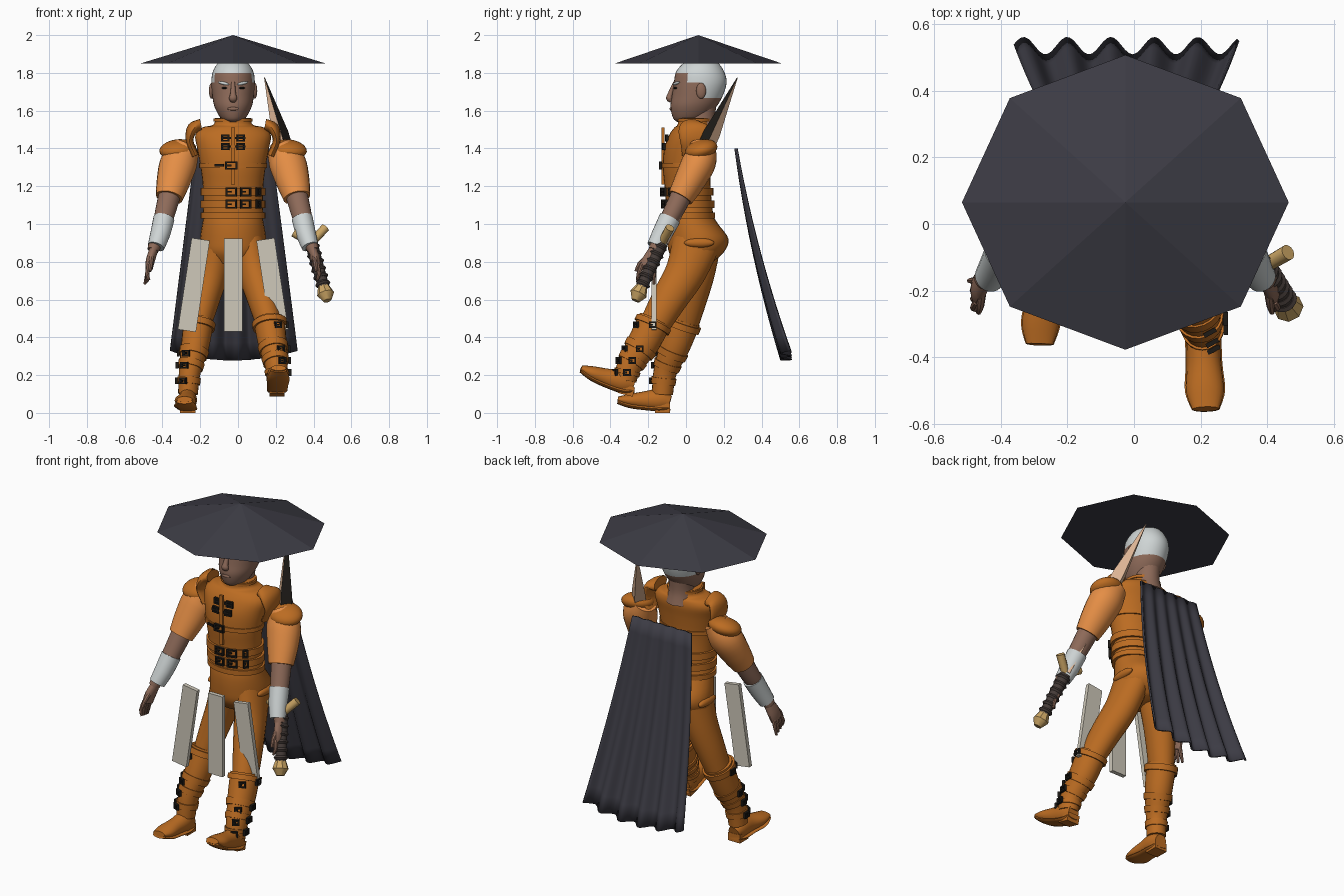
import bpy, bmesh
from math import sin, cos, pi, sqrt, atan2, radians
from mathutils import Vector, Matrix

if "Cube" in bpy.data.objects:
    bpy.data.objects.remove(bpy.data.objects["Cube"])

CX = -0.026  # body centre line


def material(name, r, g, b):
    m = bpy.data.materials.new(name)
    m.use_nodes = True
    m.diffuse_color = (r, g, b, 1)
    m.node_tree.nodes["Principled BSDF"].inputs["Base Color"].default_value = (r, g, b, 1)
    return m


leather = material("tan leather", .50, .15, .016)
cloth = material("orange cloth", .78, .27, .06)
skin = material("skin", .27, .145, .10)
white = material("pale grey", .62, .66, .66)
cream = material("cream", .62, .58, .49)
dark = material("charcoal", .045, .044, .058)
black = material("black metal", .012, .010, .008)
gold = material("brass", .60, .38, .13)
brown = material("dark grip", .06, .045, .04)
bone = material("pale wood", .72, .46, .30)
smooth_parts = []


def add(name, bm, mats, rule=None, smooth=True):
    bmesh.ops.recalc_face_normals(bm, faces=bm.faces)
    me = bpy.data.meshes.new(name)
    mats = mats if isinstance(mats, list) else [mats]
    for m in mats:
        me.materials.append(m)
    if rule:
        for f in bm.faces:
            f.material_index = rule(f)
    bm.to_mesh(me)
    bm.free()
    ob = bpy.data.objects.new(name, me)
    bpy.context.collection.objects.link(ob)
    if smooth:
        smooth_parts.append(ob)
    return ob


def spline(pts, k=4):
    """Catmull-Rom resampling of (x, y, z, rx, ry) rings."""
    P, n = [Vector(p) for p in pts], len(pts)
    out = []
    for i in range(n - 1):
        a, b, c, d = P[max(i - 1, 0)], P[i], P[i + 1], P[min(i + 2, n - 1)]
        for j in range(k):
            t = j / k
            out.append(b + (c - a) * (t / 2) + (a * 2 - b * 5 + c * 4 - d) * (t * t / 2)
                       + (b * 3 - a - c * 3 + d) * (t ** 3 / 2))
    return out + [P[-1]]


def loft(name, pts, mats, sides=20, k=4, level=False, rule=None):
    """Elliptical rings swept along a path."""
    P, bm, rings = spline(pts, k), bmesh.new(), []
    for i, p in enumerate(P):
        t = Vector((0, 0, 1))
        if not level:
            t = Vector((P[min(i + 1, len(P) - 1)] - P[max(i - 1, 0)])[:3]).normalized()
        u = Vector((1, 0, 0))
        u = (u - t * u.dot(t)).normalized()
        v = t.cross(u)
        angs = [2 * pi * s / sides for s in range(sides)]
        rings.append([bm.verts.new(Vector(p[:3]) + u * p[3] * cos(a) + v * p[4] * sin(a)) for a in angs])
    for a, b in zip(rings, rings[1:]):
        for s in range(sides):
            bm.faces.new((a[s], a[s - 1], b[s - 1], b[s]))
    bm.faces.new(rings[0])
    bm.faces.new(rings[-1])
    bm.normal_update()
    return add(name, bm, mats, rule)


def body(rows):
    """Rows of height, front, back, half width."""
    return [(CX, (f + b) / 2, z, rx, (b - f) / 2) for z, f, b, rx in rows]


def ball(name, loc, size, mat, rot=Matrix()):
    bm = bmesh.new()
    bmesh.ops.create_uvsphere(bm, u_segments=24, v_segments=14, radius=1,
                              matrix=Matrix.Translation(loc) @ rot @ Matrix.Diagonal((*size, 1)))
    return add(name, bm, mat)


def boxes(name, mat, frame, items):
    """Boxes (centre, size) placed in one local frame."""
    bm = bmesh.new()
    for loc, size in items:
        bmesh.ops.create_cube(bm, size=1, matrix=frame @ Matrix.Translation(loc) @ Matrix.Diagonal((*size, 1)))
    return add(name, bm, mat, smooth=False)


def buckle(name, frame, w, h):
    t = .009
    boxes(name, black, frame, [((s * w / 2, 0, 0), (t, .014, h + t)) for s in (-1, 1)]
          + [((0, 0, s * h / 2), (w, .014, t)) for s in (-1, 1)] + [((-w / 4, 0, 0), (w / 2, .014, t))])


def surface(rings, z, x, out=.006):
    """Frame lying on the front of a lofted body."""
    s = min(rings, key=lambda p: abs(p[2] - z))
    q = (x - s[0]) / s[3]
    c = sqrt(max(0.02, 1 - q * q))
    yaw = atan2(q / s[3], c / s[4])
    return Matrix.Translation((x + out * sin(yaw), s[1] - s[4] * c - out * cos(yaw), z)) @ Matrix.Rotation(yaw, 4, 'Z')


# Hat: shallow eight-sided cone
bm = bmesh.new()
bmesh.ops.create_cone(bm, cap_ends=True, segments=8, radius1=1, radius2=0, depth=.15,
                      matrix=Matrix.Translation((CX, .065, 1.925)) @ Matrix.Diagonal((.49, .442, 1, 1)))
add("hat", bm, dark, smooth=False)

# Head with hair coloured by position
head = body([(1.54, -.045, .03, .03), (1.56, -.068, .10, .065), (1.62, -.082, .16, .098), (1.68, -.074, .195, .110),
             (1.75, -.064, .215, .115), (1.81, -.05, .20, .106), (1.86, .0, .16, .07), (1.88, .07, .09, .01)])


def hair_rule(f):
    c = f.calc_center_median()
    return int(c.z > 1.80 or (c.z > 1.67 and c.y > .085) or (c.z > 1.755 and c.y > .0))


loft("head", head, [skin, white], 36, 5, True, hair_rule)
loft("neck", body([(1.48, -.01, .17, .085), (1.55, .0, .155, .07), (1.63, .01, .16, .07)]), skin, level=True)
loft("nose", [(CX, -.058, 1.75, .010, .01), (CX, -.082, 1.69, .015, .014), (CX, -.088, 1.665, .022, .017),
              (CX, -.075, 1.65, .014, .01)], skin, 12)
face = spline(head)
ball("lips", surface(face, 1.61, CX, 0).translation, (.03, .007, .009), skin)
for s, side in ((-1, "right"), (1, "left")):
    ball(side + "_ear", (CX + s * .114, .08, 1.705), (.014, .026, .042), skin)
    f = surface(face, 1.745, CX + s * .05, .001)
    ball(side + "_brow", f.translation, (.034, .008, .008), white, f.to_3x3().to_4x4() @ Matrix.Rotation(-s * .2, 4, 'Y'))
    f = surface(face, 1.72, CX + s * .047, 0)
    ball(side + "_eye", f.translation, (.018, .005, .005), black, f.to_3x3().to_4x4())

# Jacket, hips and straps
torso = body([(1.03, -.105, .15, .168), (1.08, -.105, .14, .158), (1.2, -.113, .13, .160), (1.3, -.122, .13, .172),
              (1.4, -.115, .14, .190), (1.47, -.09, .15, .200), (1.51, -.062, .145, .165), (1.525, -.045, .135, .105),
              (1.56, -.04, .13, .095)])
loft("jacket", torso, leather, 32, 4, True)
rings = spline(torso, 12)
loft("hips", body([(1.06, -.09, .13, .15), (1.0, -.10, .17, .163), (.92, -.10, .225, .175), (.85, -.09, .20, .168),
                   (.79, -.05, .13, .12)]), leather, 28, 4, True)


def strap(name, z, h, out):
    s = min(rings, key=lambda p: abs(p[2] - z))
    loft(name, [(s[0], s[1], z + d * h, s[3] + out, s[4] + out) for d in (-.5, .5)], leather, 32, 1, True)


for name, z, h, out in (("jacket_hem", 1.045, .03, .008), ("lower_belt", 1.105, .04, .014), ("upper_belt", 1.17, .04, .014),
                        ("chest_strap", 1.31, .025, .007), ("collar_edge", 1.55, .016, .008)):
    strap(name, z, h, out)
for z in (1.105, 1.17):
    for x, w in ((-.035, .05), (.035, .05), (.095, .022)):
        buckle("belt_buckle", surface(rings, z, x, .019), w, .038)
buckle("chest_buckle", surface(rings, 1.31, -.035, .012), .055, .035)
boxes("chest_strap_tip", black, surface(rings, 1.31, -.095, .011), [((0, 0, 0), (.05, .008, .013))])
for z in (1.41, 1.455):
    boxes("clasp_bar", black, surface(rings, z, CX, .006), [((0, 0, 0), (.13, .012, .012))])
    for x in (-.04, .04):
        buckle("clasp", surface(rings, z, CX + x, .008), .035, .028)
boxes("jacket_seam", leather, surface(rings, 1.36, CX, .002), [((0, 0, 0), (.022, .014, .3))])

# Arms, mirrored about the body centre line
for s, side in ((-1, "right"), (1, "left")):
    def limb(part, pts, mat, sides=20, k=4):
        return loft(side + "_" + part, [(CX + s * p[0], *p[1:]) for p in pts], mat, sides, k)

    limb("shoulder_roll", [(.17, .04, 1.52, .035, .06), (.215, .04, 1.505, .03, .08), (.23, .05, 1.44, .02, .08),
                           (.20, .05, 1.36, .02, .07)], leather)
    ball(side + "_shoulder_pad", (CX + s * .293, .08, 1.395), (.098, .088, .05), leather,
         Matrix.Rotation(s * .12, 4, 'Y') @ Matrix.Rotation(.25, 4, 'X'))
    limb("sleeve", [(.24, .09, 1.41, .07, .07), (.285, .07, 1.33, .098, .09), (.315, .02, 1.23, .09, .082),
                    (.338, -.03, 1.14, .072, .068)], cloth)
    limb("forearm", [(.33, -.01, 1.18, .06, .058), (.36, -.07, 1.06, .054, .052), (.385, -.12, .97, .046, .044),
                     (.425, -.165, .86, .030, .034)], skin)
    limb("bracer", [(.366, -.085, 1.03, .056, .058), (.385, -.125, .95, .053, .054), (.408, -.16, .88, .045, .048)], white, 20, 2)
    limb("palm", [(.418, -.16, .87, .024, .032), (.437, -.185, .81, .024, .045), (.445, -.2, .765, .02, .044)], skin, 14)
    for i in range(4):
        y = -.17 - .021 * i
        limb("finger", [(.445, y, .785, .012, .012), (.455, y - .006 * i, .735, .011, .011),
                        (.468 - .008 * i, y - .008 * i, .68 + .008 * i, .007, .007)], skin, 8, 2)
    limb("thumb", [(.43, -.2, .83, .014, .014), (.435, -.245, .79, .012, .012), (.44, -.265, .75, .008, .008)], skin, 8, 2)
    ball(side + "_pocket", (CX + s * .166, .07, .90), (.022, .08, .025), leather)

# Legs in mid stride
legs = {
    "left": ([(.055, .06, .92, .085, .13), (.085, .0, .75, .086, .108), (.13, -.09, .6, .08, .094), (.168, -.17, .46, .068, .08)],
             [(.165, -.165, .49, .082, .088), (.182, -.225, .37, .076, .085), (.203, -.30, .25, .06, .066), (.207, -.32, .17, .055, .058)],
             [(.205, -.275, .15, .036, .04), (.207, -.33, .165, .05, .062), (.21, -.42, .185, .052, .05),
              (.213, -.50, .212, .057, .037), (.215, -.555, .238, .04, .016)], (.206, -.315, .12), -.25),
    "right": ([(-.10, .06, .92, .085, .13), (-.135, .05, .75, .086, .105), (-.175, .02, .6, .078, .09), (-.21, -.015, .46, .066, .078)],
              [(-.208, -.01, .49, .080, .088), (-.228, -.06, .35, .074, .08), (-.255, -.11, .22, .058, .062), (-.265, -.125, .1, .052, .056)],
              [(-.265, -.085, .055, .036, .036), (-.267, -.14, .068, .05, .058), (-.272, -.22, .066, .05, .048),
               (-.28, -.30, .066, .056, .034), (-.283, -.36, .072, .04, .015)], (-.266, -.125, .025), 0)}
for side, (thigh, boot, foot, heel, pitch) in legs.items():
    s = 1 if side == "left" else -1
    loft(side + "_trouser_leg", thigh, leather)
    loft(side + "_boot_shaft", boot, leather)
    loft(side + "_foot", foot, leather)
    loft(side + "_sole", [(x, y, z - ry * .8, rx * 1.06, .013) for x, y, z, rx, ry in foot], leather, 16)
    boxes(side + "_heel", leather, Matrix.Translation(heel) @ Matrix.Rotation(pitch, 4, 'X'), [((0, 0, 0), (.08, .08, .05))])
    shaft = spline(boot, 8)
    for n, i in enumerate((1, 9, 13, 18)):
        a, b = shaft[i], shaft[i + 2]
        g = .012 if n == 0 else .007
        loft(side + "_boot_strap", [(*p[:3], p[3] + g, p[4] + g) for p in (a, b)], leather, 20, 1)
        p = (a + b) / 2
        for yaw in (s * .5, s * pi / 2):
            out = (sin(yaw) * (p[3] + .012), -cos(yaw) * (p[4] + .012), 0)
            buckle(side + "_boot_buckle", Matrix.Translation(Vector(p[:3]) + Vector(out)) @ Matrix.Rotation(yaw, 4, 'Z'), .032, .026)

# Hanging skirt plates
for s, side in ((-1, "right"), (0, "middle"), (1, "left")):
    boxes(side + "_skirt_plate", cream, Matrix.Translation((CX + s * .208, -.17, .677)) @ Matrix.Rotation(-s * .15, 4, 'Y'),
          [((0, 0, 0), (.097, .025, .49))])

# Pleated cape
bm = bmesh.new()
NX, NZ = 60, 12
grid = []
for j in range(NZ + 1):
    t = j / NZ
    row = []
    for i in range(NX + 1):
        u = 2 * i / NX - 1
        wave = .026 * (.15 + .85 * t) * cos(2 * pi * (u + .13) / .39)
        row.append(bm.verts.new((CX + u * (.2 + .135 * t), .27 + .17 * t + .095 * t * t + wave,
                                 1.4 - t * (1.07 + .05 * (1 - u * u)))))
    grid.append(row)
for a, b in zip(grid, grid[1:]):
    for i in range(NX):
        bm.faces.new((a[i], a[i + 1], b[i + 1], b[i]))
cape = add("cape", bm, dark)
cape.modifiers.new("thickness", 'SOLIDIFY').thickness = .01

# Sword, one straight line from pommel to tip
start, end = Vector((.472, -.265, .60)), Vector((.14, .272, 1.775))


def on_sword(t, r):
    return (*start.lerp(end, t), r, r)


loft("blade", [on_sword(.26, .035), on_sword(.65, .046), on_sword(.75, .044), on_sword(1, .002)], [bone, black], 4, 1,
     rule=lambda f: int(f.normal.x > .1 and f.normal.y < -.1))
loft("grip", [on_sword(.05, .03), on_sword(.25, .034)], brown, 16, 1)
for i in range(6):
    t = .07 + i * .033
    loft("grip_ring", [on_sword(t - .008, .033), on_sword(t, .041), on_sword(t + .008, .033)], brown, 16, 1)
loft("pommel", [on_sword(-.005, .022), on_sword(.025, .046), on_sword(.06, .03)], gold, 8, 1)
hub = start.lerp(end, .255)
for tip in ((.295, -.12, .955), (.462, -.085, .98)):
    loft("guard_arm", [(*hub, .022, .022), (*tip, .024, .024)], gold, 12, 1)

# Smooth shading with sharp edges kept
bpy.ops.object.select_all(action='DESELECT')
for ob in smooth_parts:
    ob.select_set(True)
bpy.context.view_layer.objects.active = smooth_parts[0]
bpy.ops.object.shade_smooth_by_angle(angle=radians(40))
